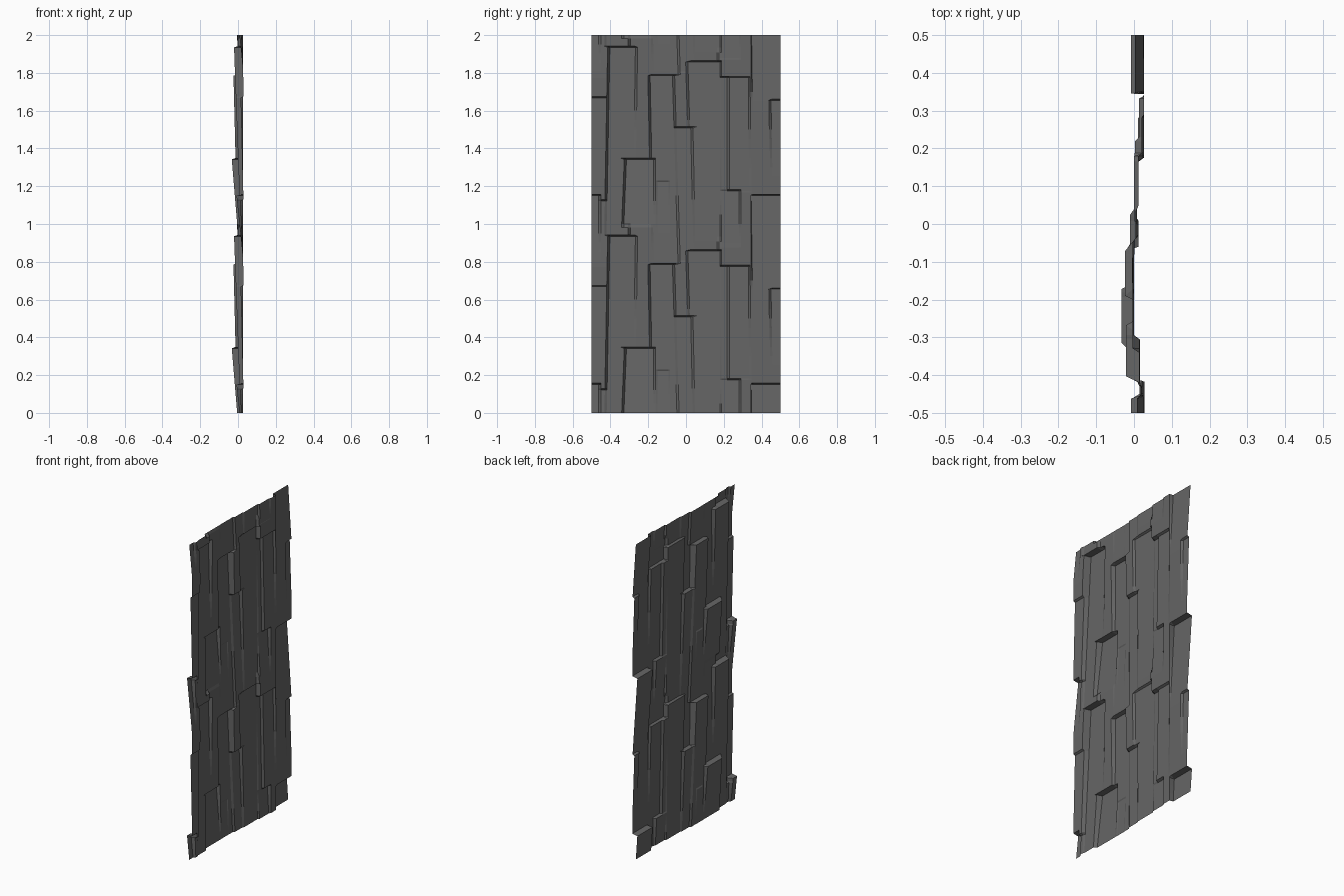
import bpy, bmesh

W = 0.012      # width of a plank's side wall
LEDGE = 0.007  # height of the sloped lip at a plank's end
EPS = 1e-5

# Planks repeat every 1 unit of height:
# y0, y1, end height, depth at end, length of taper, depth after taper, left slant, right slant
PLANKS = [
    (-0.403, -0.268, 0.935, -0.021, 1.00, 0.016, -0.018, -0.015),
    (-0.315, -0.172, 0.342, -0.033, 0.36, -0.003, -0.04, 0.0),
    (-0.190, -0.072, 0.785, -0.024, 1.00, 0.001, 0.02, 0.03),
    (-0.150, -0.092, 0.222, -0.014, 0.35, 0.000, 0.0, 0.0),
    (-0.085, 0.025, 0.508, -0.010, 0.70, 0.010, 0.0, 0.02),
    (0.010, 0.180, 0.858, 0.000, 0.95, 0.012, 0.03, 0.0),
    (0.150, 0.218, 0.775, 0.002, 0.60, 0.014, 0.0, 0.0),
    (0.200, 0.332, 0.775, 0.013, 0.60, 0.026, 0.0, 0.0),
    (0.165, 0.280, 0.175, 0.010, 0.30, 0.026, 0.0, 0.0),
    (0.345, 0.600, 0.150, -0.008, 0.50, 0.026, 0.015, 0.0),
    (0.450, 0.600, 0.655, 0.013, 0.40, 0.027, 0.02, 0.0),
    (-0.600, -0.360, 0.668, 0.016, 0.50, 0.028, 0.0, 0.0),
    (-0.600, -0.462, 0.150, -0.008, 0.35, 0.028, 0.0, 0.0),
    (-0.600, -0.360, 0.122, 0.014, 0.35, 0.028, 0.0, 0.0),
]


def backing(y):
    """Depth of the lowest layer across the panel."""
    if y < -0.30:
        return 0.028
    if y < -0.08:
        return 0.0
    return 0.012 if y < 0.17 else 0.027


def depth(y, z):
    x = backing(y)
    for y0, y1, end, x_end, length, x_far, _, _ in PLANKS:
        if y0 - EPS <= y <= y1 + EPS:
            for k in (0, 1, 2):
                t = (end + k - z) / length
                if -EPS <= t <= 1:
                    x = min(x, x_end + (x_far - x_end) * t)
    return x


# grid lines follow every plank edge: (y, slant, end height)
lines = [(-0.5, 0, 0), (0.5, 0, 0)]
for y in (-0.30, -0.08, 0.17):
    lines += [(y - W / 2, 0, 0), (y + W / 2, 0, 0)]
heights = {0.0, 2.0}
for y0, y1, end, _, length, _, s0, s1 in PLANKS:
    for y, s in ((y0 - W, s0), (y0, s0), (y1, s1), (y1 + W, s1)):
        if -0.5 < y < 0.5:
            lines.append((y, s, end))
    for k in (-1, 0, 1, 2):
        for z in (end + k, end + k + LEDGE, end + k - length):
            if 0 < z < 2:
                heights.add(round(z, 4))
heights |= {round(i * 0.05, 4) for i in range(41)}
lines.sort()
heights = sorted(heights)

# stepped plank panel, one open sheet
bm = bmesh.new()
rows = []
for z in heights:
    row, last = [], -0.5
    for y, slant, end in lines:
        # slanted edges drift sideways below the plank end, never crossing
        last = min(0.5, max(last, y + slant * ((end - z + EPS) % 1.0)))
        row.append(bm.verts.new((depth(y, z), last, z)))
    rows.append(row)
for a, b in zip(rows, rows[1:]):
    for i in range(len(a) - 1):
        bm.faces.new((a[i], a[i + 1], b[i + 1], b[i]))
bmesh.ops.dissolve_degenerate(bm, dist=1e-5, edges=bm.edges)

mesh = bpy.data.meshes.new("plank_panel")
bm.to_mesh(mesh)
bm.free()
panel = bpy.data.objects.new("plank_panel", mesh)
bpy.context.collection.objects.link(panel)

grey = bpy.data.materials.new("dark grey")
grey.diffuse_color = (0.13, 0.13, 0.13, 1)
mesh.materials.append(grey)
